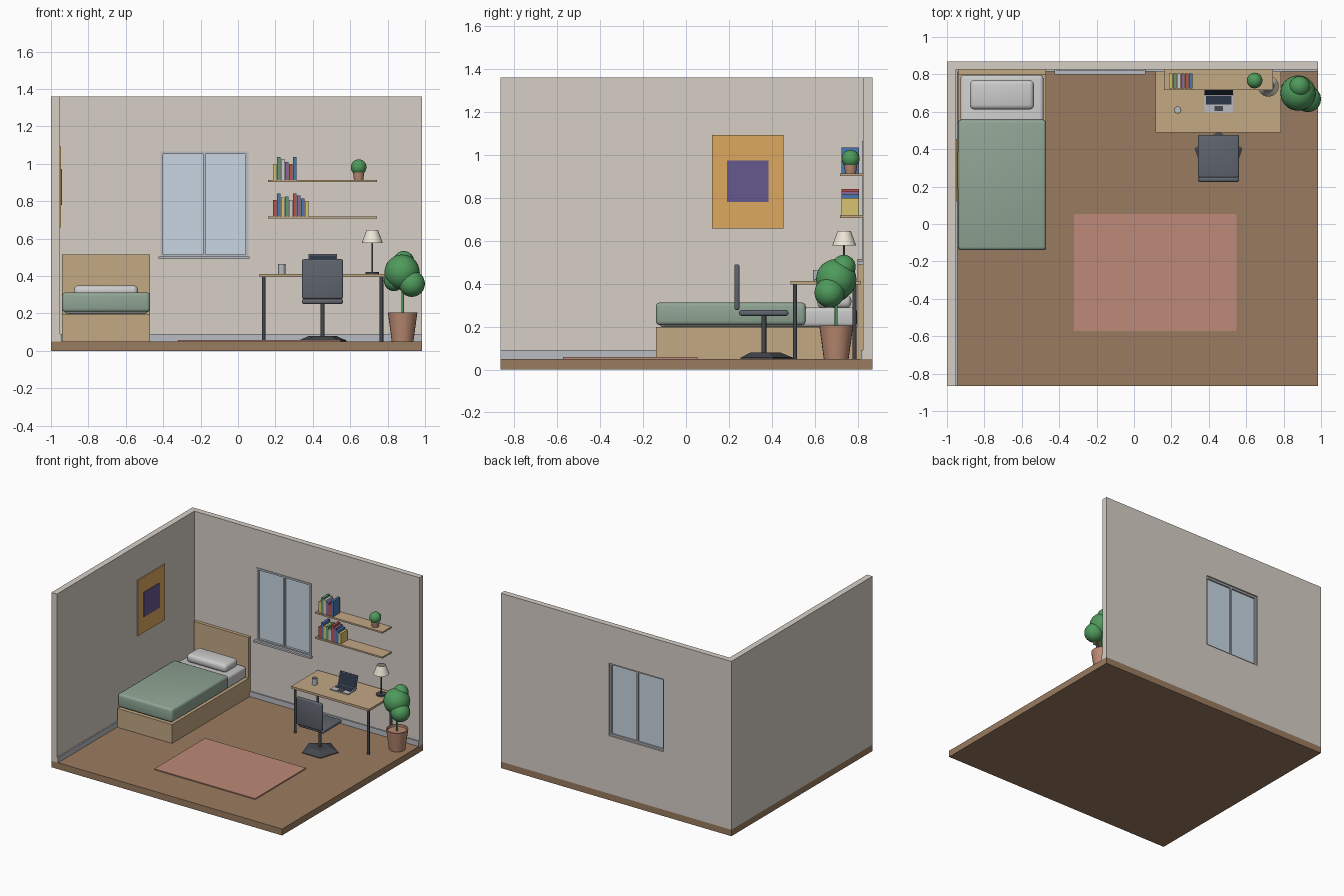
import bpy, bmesh, math
from mathutils import Matrix

if "Cube" in bpy.data.objects:
    bpy.data.objects.remove(bpy.data.objects["Cube"])


def mat(name, hexcol):
    m = bpy.data.materials.new(name)
    rgb = [int(hexcol[i:i + 2], 16) / 255 for i in (0, 2, 4)]
    m.diffuse_color = [c / 12.92 if c < 0.04 else ((c + 0.055) / 1.055) ** 2.4 for c in rgb] + [1]
    m.use_nodes = True
    m.node_tree.nodes["Principled BSDF"].inputs["Base Color"].default_value = m.diffuse_color
    return m


WALL, FLOOR = mat("wall_paint", "d6cfc6"), mat("floor_wood", "9a7b60")
WOOD, WHITE = mat("light_wood", "c4a884"), mat("white", "d8d8da")
TRIM, GLASS = mat("trim", "b9bcc2"), mat("glass", "c8d6e2")
GREEN, BLANKET = mat("leaf", "4f9a5c"), mat("blanket_green", "8fa594")
CLAY, RUG = mat("clay", "bb8a72"), mat("rug_pink", "bd8a78")
DARK, SEAT = mat("dark_metal", "45474d"), mat("chair_grey", "5f646d")
SCREEN, CREAM = mat("screen", "2b3648"), mat("cream", "ece6d6")
ORANGE, PURPLE = mat("orange", "dca860"), mat("purple", "65588f")
BOOKS = {"r": mat("book_red", "c0504d"), "b": mat("book_blue", "4a78b0"),
         "y": mat("book_yellow", "d8c470"), "g": mat("book_green", "5f9a70"),
         "w": mat("book_white", "dcdcd8"), "p": mat("book_purple", "86699a")}


def finish(name, bm, m, smooth=False):
    me = bpy.data.meshes.new(name)
    bmesh.ops.recalc_face_normals(bm, faces=bm.faces[:])
    bm.to_mesh(me)
    bm.free()
    ob = bpy.data.objects.new(name, me)
    bpy.context.collection.objects.link(ob)
    if m:
        me.materials.append(m)
    if smooth:
        bpy.context.view_layer.objects.active = ob
        bpy.ops.object.select_all(action='DESELECT')
        ob.select_set(True)
        bpy.ops.object.shade_smooth_by_angle(angle=math.radians(40))
    return ob


def box(name, x, y, z, m, bevel=0, seg=3):
    bm = bmesh.new()
    size = [b - a for a, b in (x, y, z)]
    mid = [(a + b) / 2 for a, b in (x, y, z)]
    bmesh.ops.create_cube(bm, size=1, matrix=Matrix.Translation(mid) @ Matrix.Diagonal((*size, 1)))
    if bevel:
        bmesh.ops.bevel(bm, geom=bm.edges[:], offset=bevel, segments=seg, profile=0.5, affect='EDGES')
    return finish(name, bm, m, bool(bevel))


def lathe(name, x, y, profile, m, sides=24, closed=False):
    """Turn (radius, z) points about a vertical axis; first side point faces +y."""
    bm = bmesh.new()
    rings = [[bm.verts.new((x + r * math.sin(a), y + r * math.cos(a), z))
              for a in (math.tau * i / sides for i in range(sides))] for r, z in profile]
    pairs = list(zip(rings, rings[1:]))
    if closed:
        pairs.append((rings[-1], rings[0]))
    for lo, hi in pairs:
        for i in range(sides):
            j = (i + 1) % sides
            bm.faces.new((lo[i], lo[j], hi[j], hi[i]))
    if not closed:
        bm.faces.new(rings[0])
        bm.faces.new(rings[-1])
    return finish(name, bm, m, sides > 8)


def ball(name, c, r, m):
    bm = bmesh.new()
    bmesh.ops.create_icosphere(bm, subdivisions=3, radius=r, matrix=Matrix.Translation(c))
    return finish(name, bm, m, True)


# Room shell; the back wall is four pieces around the window opening
Z0, TOP = 0.05, 1.36
WX, WZ = (-0.415, 0.055), (0.50, 1.065)
WY = (0.825, 0.87)
box("floor", (-1, 0.985), (-0.865, 0.87), (0, Z0), FLOOR)
box("left_wall", (-1, -0.953), (-0.865, 0.87), (Z0, TOP), WALL)
bm = bmesh.new()
xs, zs = (-0.953, *WX, 0.985), (Z0, *WZ, TOP)
grid = [[bm.verts.new((x, WY[0], z)) for z in zs] for x in xs]
faces = [bm.faces.new((grid[i][k], grid[i + 1][k], grid[i + 1][k + 1], grid[i][k + 1]))
         for i in range(3) for k in range(3) if (i, k) != (1, 1)]
ext = bmesh.ops.extrude_face_region(bm, geom=faces, use_keep_orig=True)
for v in ext["geom"]:
    if isinstance(v, bmesh.types.BMVert):
        v.co.y = WY[1]
finish("back_wall", bm, WALL)
box("back_skirting", (-0.953, 0.985), (0.815, 0.825), (Z0, 0.09), TRIM)
box("left_skirting", (-0.953, -0.943), (-0.865, 0.815), (Z0, 0.09), TRIM)

# Window
FY, t = (0.82, 0.858), 0.014
mid = sum(WX) / 2
for side, x in (("left", WX[0]), ("middle", mid - t / 2), ("right", WX[1] - t)):
    box("window_post_" + side, (x, x + t), FY, WZ, TRIM)
for side, z in (("bottom", WZ[0]), ("top", WZ[1] - t)):
    box("window_rail_" + side, (WX[0] + t, WX[1] - t), FY, (z, z + t), TRIM)
box("window_glass", (WX[0] + t, WX[1] - t), (0.838, 0.846), (WZ[0] + t, WZ[1] - t), GLASS)
box("window_sill", (-0.425, 0.062), (0.80, 0.83), (0.49, 0.505), TRIM)

# Wall picture and rug
box("picture_panel", (-0.953, -0.946), (0.12, 0.455), (0.658, 1.092), ORANGE)
box("picture_centre", (-0.947, -0.942), (0.19, 0.385), (0.78, 0.973), PURPLE)
box("rug", (-0.32, 0.548), (-0.572, 0.053), (Z0, 0.058), RUG)

# Bed
box("bed_base", (-0.94, -0.47), (-0.14, 0.80), (Z0, 0.197), WOOD)
box("headboard", (-0.94, -0.47), (0.80, 0.825), (Z0, 0.515), WOOD)
box("mattress", (-0.928, -0.484), (-0.125, 0.797), (0.197, 0.29), WHITE, 0.02)
box("blanket", (-0.94, -0.47), (-0.14, 0.558), (0.207, 0.312), BLANKET, 0.018)
box("pillow", (-0.878, -0.535), (0.612, 0.77), (0.285, 0.35), WHITE, 0.025)

# Desk
box("desk_top", (0.115, 0.787), (0.488, 0.815), (0.395, 0.412), WOOD)
for i, x in enumerate((0.137, 0.767)):
    for j, y in enumerate((0.508, 0.785)):
        lathe(f"desk_leg_{i}{j}", x, y, [(0.01, Z0), (0.01, 0.395)], DARK, 12)

# Laptop with a leaning screen
D = 0.412
box("laptop_base", (0.376, 0.53), (0.597, 0.692), (D, D + 0.008), TRIM)
box("laptop_keyboard", (0.386, 0.52), (0.64, 0.685), (D + 0.008, D + 0.01), SCREEN)
box("laptop_touchpad", (0.43, 0.476), (0.603, 0.632), (D + 0.008, D + 0.01), DARK)
for name, x, y, z, m in (("laptop_lid", (0.376, 0.53), (0, 0.006), (0, 0.101), SEAT),
                         ("laptop_screen", (0.383, 0.523), (-0.002, 0.001), (0.007, 0.094), SCREEN)):
    lid = box(name, x, y, z, m)
    lid.data.transform(Matrix.Translation((0, 0.69, D + 0.008)) @ Matrix.Rotation(-0.28, 4, 'X'))

# Mug and lamp
lathe("mug", 0.234, 0.61, [(0.019, D), (0.019, 0.463), (0.016, 0.463), (0.016, D + 0.008)], TRIM)
LX, LY = 0.718, 0.737
lathe("lamp_base", LX, LY, [(0.037, D), (0.037, D + 0.01)], DARK)
lathe("lamp_stem", LX, LY, [(0.005, D + 0.01), (0.005, 0.60)], DARK, 10)
lathe("lamp_shade", LX, LY, [(0.056, 0.577), (0.031, 0.645), (0.029, 0.645), (0.054, 0.577)],
      CREAM, 24, True)

# Shelves with books (colour, top height)
rows = ((0.902, "ygwprb", (1.0, 1.035, 1.025, 1.01, 1.0, 1.035)),
        (0.707, "rbygwrpby", (0.805, 0.842, 0.82, 0.825, 0.805, 0.842, 0.83, 0.815, 0.80)))
for n, (z, cols, tops) in enumerate(rows):
    box(f"shelf_{n}", (0.16, 0.742), (0.717, 0.825), (z, z + 0.012), WOOD)
    for i, (c, top) in enumerate(zip(cols, tops)):
        x = 0.187 + i * 0.0215
        box(f"book_{n}_{i}", (x, x + 0.019), (0.725, 0.805), (z + 0.012, top), BOOKS[c])
lathe("small_pot", 0.645, 0.767, [(0.025, 0.914), (0.031, 0.957)], CLAY)
ball("small_plant", (0.645, 0.767, 0.982), 0.042, GREEN)

# Desk chair
CX, CY = 0.452, 0.363
lathe("chair_foot", CX, CY, [(0.135, Z0), (0.135, 0.055), (0.075, 0.08)], DARK, 5)
lathe("chair_post", CX, CY, [(0.011, 0.08), (0.011, 0.252)], DARK, 12)
box("chair_seat", (0.342, 0.562), (0.248, 0.477), (0.25, 0.277), SEAT, 0.01)
box("chair_back", (0.342, 0.562), (0.225, 0.25), (0.277, 0.49), SEAT, 0.01)

# Floor plant
PX, PY = 0.88, 0.70
lathe("plant_pot", PX, PY, [(0.058, Z0), (0.079, 0.205), (0.07, 0.205), (0.068, 0.19)], CLAY)
lathe("plant_stem", PX, PY, [(0.007, 0.19), (0.007, 0.40)], GREEN, 10)
for i, (x, y, z, r) in enumerate(((0.877, 0.70, 0.42, 0.095), (0.886, 0.735, 0.478, 0.056),
                                  (0.93, 0.668, 0.358, 0.07), (0.835, 0.71, 0.375, 0.056))):
    ball(f"foliage_{i}", (x, y, z), r, GREEN)
